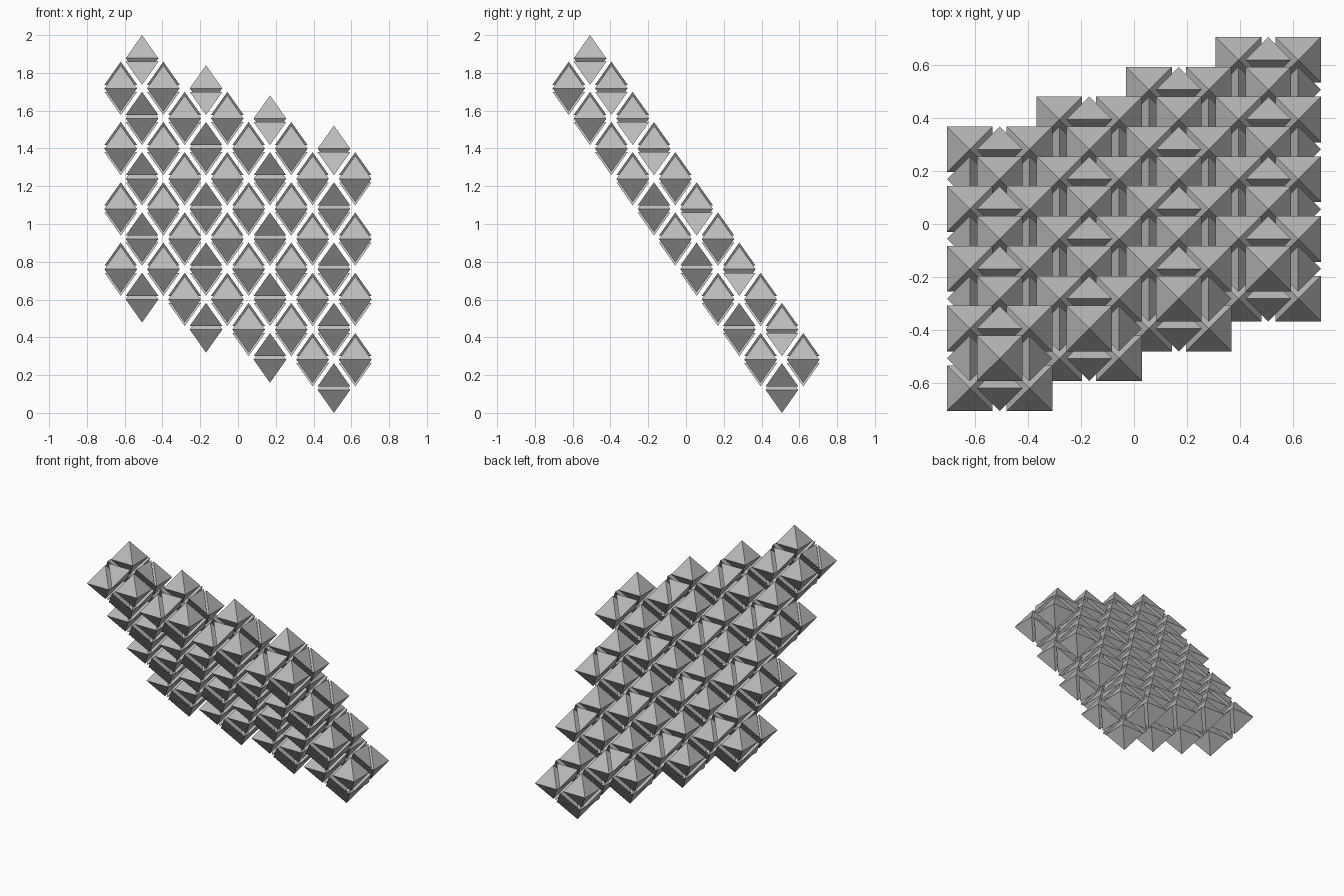
import bpy, bmesh
from math import sqrt
from mathutils import Vector

cube = bpy.data.objects.get("Cube")
if cube:
    bpy.data.objects.remove(cube, do_unlink=True)

SHRINK = 0.765                      # each solid is shrunk about its own centre
H = sqrt(2) / (11 + 2 * SHRINK)     # horizontal lattice step
V = sqrt(2) * H                     # vertical lattice step
CELLS = 4

grey = bpy.data.materials.new("grey")
grey.use_nodes = True
grey.diffuse_color = (0.5, 0.5, 0.5, 1)
grey.node_tree.nodes["Principled BSDF"].inputs["Base Color"].default_value = (0.5, 0.5, 0.5, 1)

# Corner offsets of the solids, in lattice steps
OCTA = [(x, y, 0) for x in (-1, 1) for y in (-1, 1)] + [(0, 0, 1), (0, 0, -1)]
RIDGE_X = [(1, 0, .5), (-1, 0, .5), (0, 1, -.5), (0, -1, -.5)]
RIDGE_Y = [(x, y, -z) for x, y, z in RIDGE_X]


def place(i, j, k):
    return Vector(((i - 5.5) * H, (j - 5.5) * H, (k + 10 + SHRINK) * V))


def layer(name, corners, level, starts):
    """Sloping layer of solids; starts maps column in a cell to its first row."""
    bm = bmesh.new()
    for col in range(CELLS):
        for row in range(CELLS):
            for i, first in starts.items():
                j = first + 2 * row + col
                centre = place(i + 3 * col, j, level - j)
                verts = [bm.verts.new(centre + SHRINK * Vector((x * H, y * H, z * V)))
                         for x, y, z in corners]
                bmesh.ops.convex_hull(bm, input=verts)
    bmesh.ops.recalc_face_normals(bm, faces=bm.faces)
    mesh = bpy.data.meshes.new(name)
    bm.to_mesh(mesh)
    bm.free()
    mesh.materials.append(grey)
    bpy.context.collection.objects.link(bpy.data.objects.new(name, mesh))


# Two full octahedron layers
layer("lower_octahedra", OCTA, 0, {0: 0, 1: 1, 2: 0})
layer("upper_octahedra", OCTA, 2, {0: 2, 1: 1, 2: 2})
# Tetrahedra filling the gaps between the layers
layer("lower_inner_tetrahedra", RIDGE_X, .5, {0: 1, 1: 0, 2: 1})
layer("upper_inner_tetrahedra", RIDGE_Y, 1.5, {0: 1, 1: 2, 2: 1})
# Sparse tetrahedra on the two outer sides
layer("lower_outer_tetrahedra", RIDGE_Y, -.5, {1: 0})
layer("upper_outer_tetrahedra", RIDGE_X, 2.5, {1: 2})
